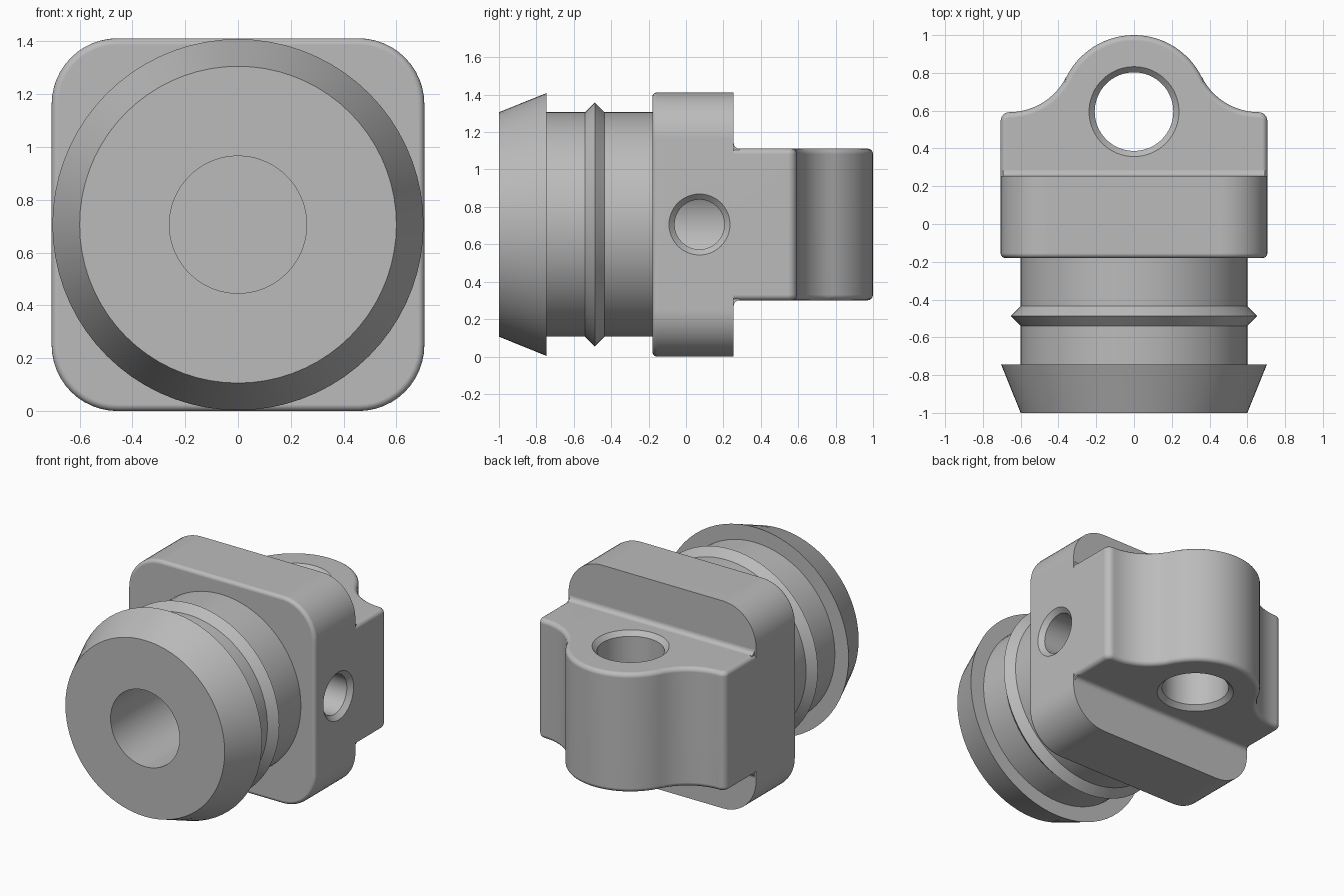
import bpy, bmesh
from math import sin, cos, pi, radians
from mathutils import Matrix, Vector

if "Cube" in bpy.data.objects:
    bpy.data.objects.remove(bpy.data.objects["Cube"])

MID = 0.706       # height of the main axis
HALF = 0.706      # half width of the block
BLOCK_FRONT, BLOCK_BACK = -0.18, 0.255
LUG_HALF = 0.406  # half thickness of the lug

grey = bpy.data.materials.new("light grey")
grey.use_nodes = True
grey.diffuse_color = (0.5, 0.5, 0.5, 1)
grey.node_tree.nodes["Principled BSDF"].inputs["Base Color"].default_value = (0.5, 0.5, 0.5, 1)


def finish(name, bm, matrix=Matrix()):
    bmesh.ops.remove_doubles(bm, verts=bm.verts, dist=0.0001)
    bmesh.ops.recalc_face_normals(bm, faces=bm.faces)
    mesh = bpy.data.meshes.new(name)
    bm.to_mesh(mesh)
    bm.free()
    mesh.transform(matrix)
    mesh.materials.append(grey)
    obj = bpy.data.objects.new(name, mesh)
    bpy.context.collection.objects.link(obj)
    return obj


def revolve(name, profile, origin, axis):
    """Spin (radius, distance along axis) points into a solid."""
    bm = bmesh.new()
    verts = [bm.verts.new((r, 0, t)) for r, t in profile]
    edges = [bm.edges.new(pair) for pair in zip(verts, verts[1:])]
    bmesh.ops.spin(bm, geom=verts + edges, cent=(0, 0, 0), axis=(0, 0, 1),
                   angle=2 * pi, steps=72, use_merge=True)
    turn = Vector(axis).to_track_quat('Z', 'Y').to_matrix().to_4x4()
    return finish(name, bm, Matrix.Translation(origin) @ turn)


def arc(cx, cy, r, start, end, steps=12):
    angles = [radians(start + (end - start) * i / steps) for i in range(steps + 1)]
    return [(cx + r * cos(a), cy + r * sin(a)) for a in angles]


def extrude(name, outline, place, push, rounded=None, radius=0.03):
    """Push a placed 2D outline into a solid, rounding the edges chosen by a rule."""
    bm = bmesh.new()
    face = bm.faces.new([bm.verts.new(place(*p)) for p in outline])
    out = bmesh.ops.extrude_face_region(bm, geom=[face], use_keep_orig=True)
    moved = [v for v in out["geom"] if isinstance(v, bmesh.types.BMVert)]
    bmesh.ops.translate(bm, verts=moved, vec=push)
    bmesh.ops.remove_doubles(bm, verts=bm.verts, dist=0.0001)
    bmesh.ops.recalc_face_normals(bm, faces=bm.faces)
    if rounded:
        edges = [e for e in bm.edges if rounded(*[v.co for v in e.verts])]
        bmesh.ops.bevel(bm, geom=edges, offset=radius, segments=4, profile=0.5,
                        affect='EDGES', clamp_overlap=False)
    return finish(name, bm)


def apply(obj, modifier):
    bpy.context.view_layer.objects.active = obj
    bpy.ops.object.modifier_apply(modifier=modifier.name)


def cut(obj, cutter):
    cutter.hide_render = True
    mod = obj.modifiers.new("hole", 'BOOLEAN')
    mod.operation, mod.solver, mod.object = 'DIFFERENCE', 'EXACT', cutter
    apply(obj, mod)
    bpy.data.objects.remove(cutter)


def smooth(obj):
    bpy.ops.object.select_all(action='DESELECT')
    obj.select_set(True)
    bpy.context.view_layer.objects.active = obj
    bpy.ops.object.shade_smooth_by_angle(angle=radians(30))
    mod = obj.modifiers.new("flat faces", 'WEIGHTED_NORMAL')
    mod.keep_sharp = True
    apply(obj, mod)


# Barbed stem with its bore
BORE = 0.26
stem = revolve("barbed_stem", [
    (BORE, BLOCK_FRONT), (BORE, -1), (0.6, -1), (0.703, -0.745), (0.6, -0.745),
    (0.6, -0.54), (0.652, -0.487), (0.6, -0.435), (0.6, BLOCK_FRONT), (BORE, BLOCK_FRONT),
], (0, 0, MID), (0, 1, 0))

# Rounded square block, front rim softened
CORNER = 0.25
flat = HALF - CORNER
square = []
for sx, sz, start in ((1, 1, 0), (-1, 1, 90), (-1, -1, 180), (1, -1, 270)):
    square += arc(sx * flat, MID + sz * flat, CORNER, start, start + 90)
block = extrude("square_block", square, lambda x, z: (x, BLOCK_FRONT, z),
                (0, BLOCK_BACK - BLOCK_FRONT, 0),
                lambda a, b: max(a.y, b.y) < BLOCK_FRONT + 0.001, 0.025)
cut(block, revolve("bore_cutter", [(0, -0.4), (BORE, -0.4), (BORE, 0.23), (0, 0.23)],
                   (0, 0, MID), (0, 1, 0)))
cut(block, revolve("side_hole_cutter", [
    (0, 0), (0.133, 0), (0.133, HALF - 0.03), (0.193, HALF + 0.03), (0, HALF + 0.03),
], (0, 0.072, MID), (1, 0, 0)))

# Lug with shoulders flowing into a round eye
half = [(HALF, BLOCK_BACK)]
half += arc(0.66, 0.546, 0.046, 0, 90, 6)
half += arc(0.66, 0.928, 0.336, 270, 206.3)
half += arc(0, 0.6, 0.4, 26.3, 90, 16)
outline = half + [(-x, y) for x, y in reversed(half[:-1])]
lug = extrude("eye_lug", outline, lambda x, y: (x, y, MID - LUG_HALF), (0, 0, 2 * LUG_HALF),
              lambda a, b: abs(a.z - b.z) < 0.001 and max(a.y, b.y) > BLOCK_BACK + 0.001)
FLARE = LUG_HALF - 0.03
cut(lug, revolve("eye_cutter", [
    (0, -FLARE - 0.06), (0.268, -FLARE - 0.06), (0.208, -FLARE),
    (0.208, FLARE), (0.268, FLARE + 0.06), (0, FLARE + 0.06),
], (0, 0.595, MID), (0, 0, 1)))

parts = [stem, block, lug]

# Small coves where the lug meets the block, above and below
R = 0.03
for side, name in ((1, "upper_cove"), (-1, "lower_cove")):
    cove = [(BLOCK_BACK - 0.01, LUG_HALF - 0.01), (BLOCK_BACK + R, LUG_HALF - 0.01)]
    cove += arc(BLOCK_BACK + R, LUG_HALF + R, R, 270, 180, 6)
    cove += [(BLOCK_BACK - 0.01, LUG_HALF + R)]
    parts.append(extrude(name, cove, lambda y, t: (-HALF + 0.012, y, MID + side * t),
                         (2 * HALF - 0.024, 0, 0)))

for part in parts:
    smooth(part)
